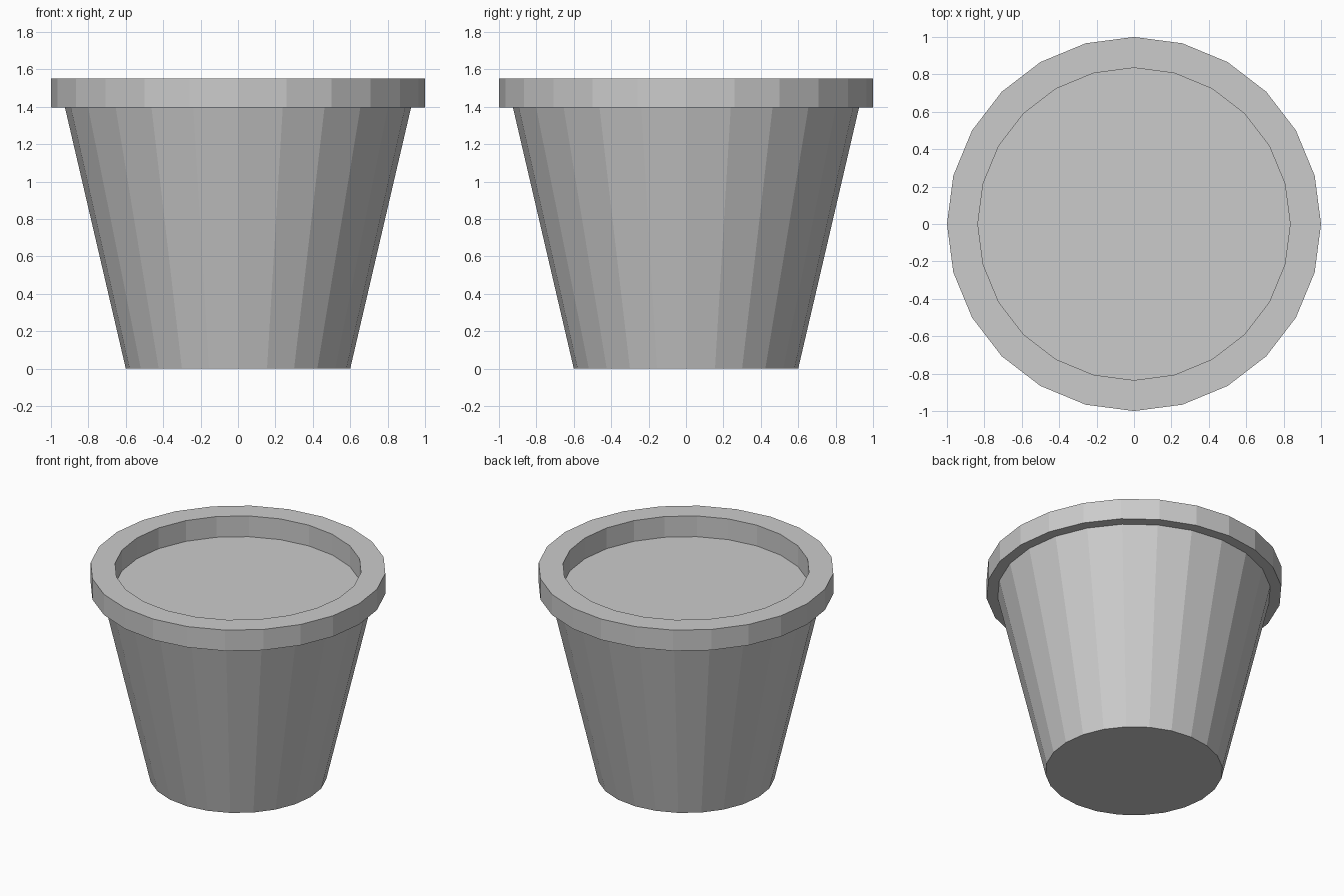
import bpy, bmesh
from math import cos, sin, tau

if "Cube" in bpy.data.objects:
    bpy.data.objects.remove(bpy.data.objects["Cube"])

SIDES = 24

# Profile (radius, height): base, tapered wall, rim outside, rim inside, soil level
PROFILE = [(0.60, 0.0), (0.925, 1.395), (1.0, 1.395),
           (1.0, 1.55), (0.835, 1.55), (0.835, 1.395)]


def lathe(name, profile, sides):
    """Revolve a profile into a faceted solid, capping both ends."""
    bm = bmesh.new()
    rings = [[bm.verts.new((r * cos(tau * i / sides), r * sin(tau * i / sides), z))
              for i in range(sides)] for r, z in profile]
    for a, b in zip(rings, rings[1:]):
        for i in range(sides):
            j = (i + 1) % sides
            bm.faces.new((a[i], a[j], b[j], b[i]))
    bm.faces.new(rings[0][::-1])
    bm.faces.new(rings[-1])
    bmesh.ops.recalc_face_normals(bm, faces=bm.faces)
    mesh = bpy.data.meshes.new(name)
    bm.to_mesh(mesh)
    bm.free()
    obj = bpy.data.objects.new(name, mesh)
    bpy.context.collection.objects.link(obj)
    return obj


# Flower pot with overhanging rim and recessed flat top
lathe("flower_pot", PROFILE, SIDES)
